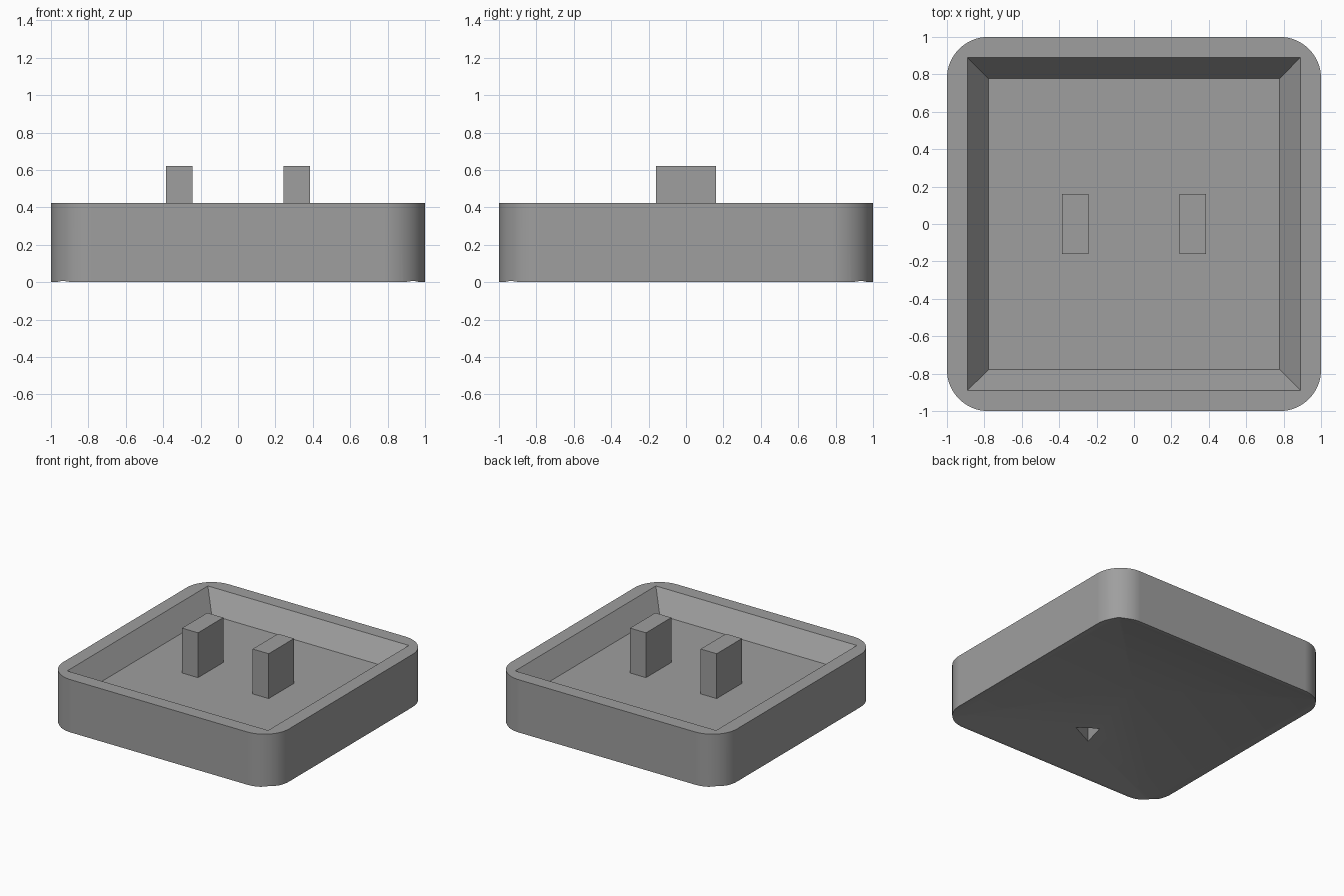
import bpy, bmesh, math

if "Cube" in bpy.data.objects:
    bpy.data.objects.remove(bpy.data.objects["Cube"])

gray = bpy.data.materials.new("mid gray")
gray.diffuse_color = (0.345, 0.345, 0.345, 1)
gray.use_nodes = True
gray.node_tree.nodes["Principled BSDF"].inputs["Base Color"].default_value = gray.diffuse_color


def loft(name, *loops):
    """Closed solid through loops of equal length; a one-point end is an apex."""
    bm = bmesh.new()
    rings = [[bm.verts.new(p) for p in loop] for loop in loops]
    for a, b in zip(rings, rings[1:]):
        n = len(a)
        for i in range(n):
            j = (i + 1) % n
            bm.faces.new((a[i], a[j], b[0]) if len(b) == 1 else (a[i], a[j], b[j], b[i]))
    for end in (rings[0], rings[-1]):
        if len(end) > 2:
            bm.faces.new(end)
    bmesh.ops.recalc_face_normals(bm, faces=bm.faces)
    mesh = bpy.data.meshes.new(name)
    bm.to_mesh(mesh)
    bm.free()
    mesh.materials.append(gray)
    obj = bpy.data.objects.new(name, mesh)
    bpy.context.collection.objects.link(obj)
    return obj


def rect(x, y, z, hx, hy):
    return [(x + sx * hx, y + sy * hy, z) for sx, sy in ((-1, -1), (1, -1), (1, 1), (-1, 1))]


def rounded_square(z, r=0.22, steps=16):
    points = []
    for q, (sx, sy) in enumerate(((1, 1), (-1, 1), (-1, -1), (1, -1))):
        for i in range(steps + 1):
            a = math.pi / 2 * (q + i / steps)
            points.append((sx * (1 - r) + r * math.cos(a), sy * (1 - r) + r * math.sin(a), z))
    return points


def activate(obj):
    bpy.ops.object.select_all(action='DESELECT')
    obj.select_set(True)
    bpy.context.view_layer.objects.active = obj


def cut(obj, cutter):
    activate(obj)
    mod = obj.modifiers.new("cut", 'BOOLEAN')
    mod.operation = 'DIFFERENCE'
    mod.solver = 'EXACT'
    mod.object = cutter
    bpy.ops.object.modifier_apply(modifier=mod.name)
    bpy.data.objects.remove(cutter)


# Tray: rounded block with a sloped-wall recess on top
tray = loft("tray", rounded_square(0), rounded_square(0.422))
cut(tray, loft("recess", rect(0, 0, 0.262, 0.777, 0.777), rect(0, 0, 0.582, 1.003, 1.003)))

# Shallow pyramid hollow underneath, with a small pit in it
slope, half = 0.18, 0.975
cut(tray, loft("hollow", rect(0, 0, -0.018, half + 0.1, half + 0.1), [(0, 0, slope * half)]))
pit_rim = [(0.075, -0.57), (-0.085, -0.465), (-0.11, -0.65)]
cut(tray, loft("pit",
               [(x, y, -0.02) for x, y in pit_rim],
               [(x, y, 0.07) for x, y in pit_rim],
               [(-0.11, -0.65, 0.19)]))
activate(tray)
bpy.ops.object.shade_smooth_by_angle(angle=math.radians(30))
normals = tray.modifiers.new("even shading", 'WEIGHTED_NORMAL')
normals.keep_sharp = True

# Two upright posts on the recess floor
for side, x in (("left", -0.313), ("right", 0.313)):
    loft(side + "_post", rect(x, 0, 0.255, 0.071, 0.16), rect(x, 0, 0.621, 0.071, 0.16))
